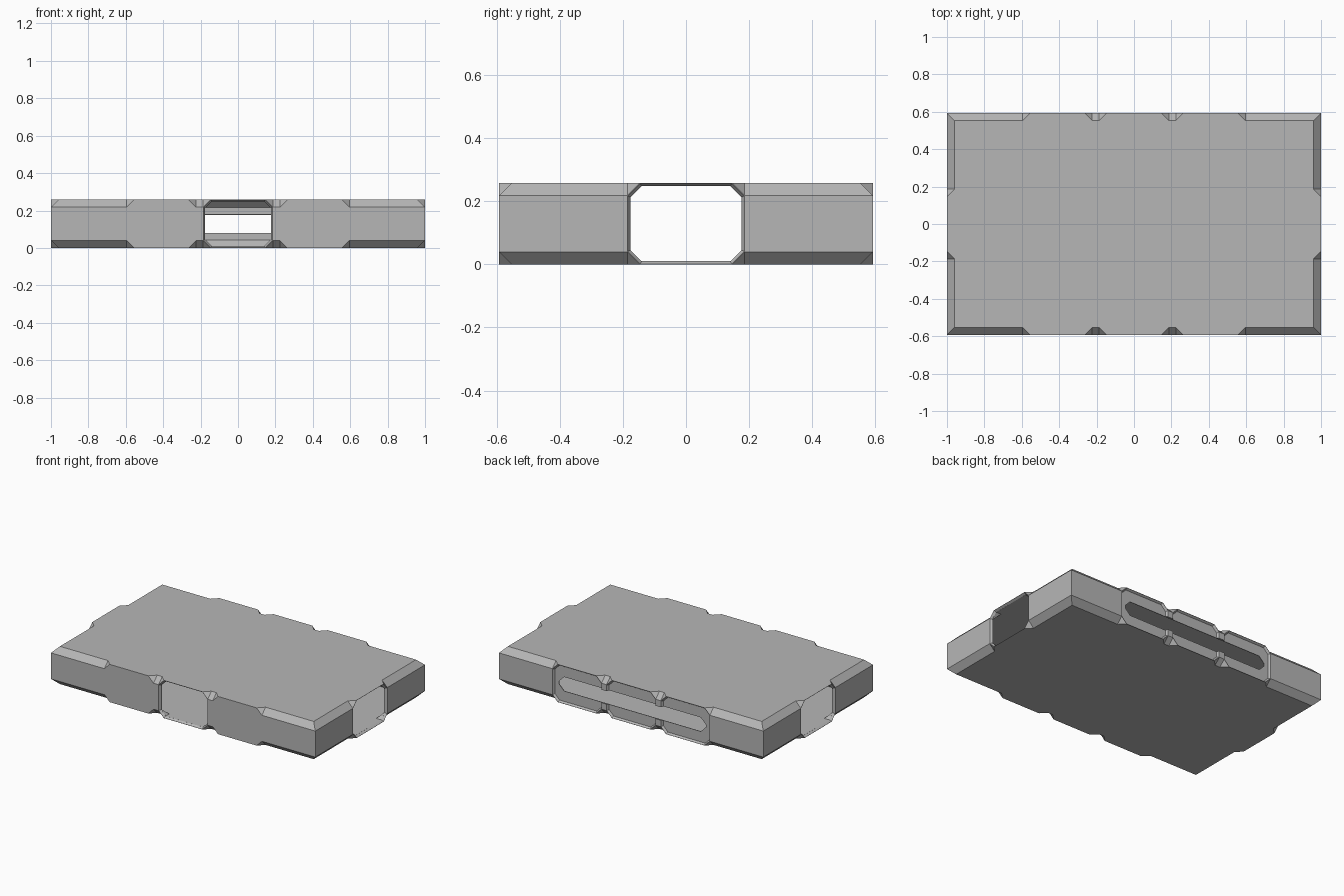
import bpy, bmesh

if "Cube" in bpy.data.objects:
    bpy.data.objects.remove(bpy.data.objects["Cube"])

W, D, H, C = 1.0, 0.593, 0.258, 0.04   # half width, half depth, height, chamfer
T = 0.01                               # rim width
RIM, WALL = 0.014, 0.02                # rim depth, wall thickness


def hull(name, points):
    """Object from the convex hull of a few points."""
    bm = bmesh.new()
    for p in points:
        bm.verts.new(p)
    res = bmesh.ops.convex_hull(bm, input=bm.verts)
    loose = [g for g in set(res["geom_interior"] + res["geom_unused"])
             if isinstance(g, bmesh.types.BMVert)]
    bmesh.ops.delete(bm, geom=loose, context='VERTS')
    bmesh.ops.dissolve_limit(bm, angle_limit=0.01, verts=bm.verts, edges=bm.edges)
    bmesh.ops.recalc_face_normals(bm, faces=bm.faces)
    me = bpy.data.meshes.new(name)
    bm.to_mesh(me)
    bm.free()
    ob = bpy.data.objects.new(name, me)
    bpy.context.collection.objects.link(ob)
    return ob


def slab(name, w, d, z0, z1, c):
    """Box with chamfered top and bottom edges."""
    pts = []
    for z, i in ((z0, c), (z0 + c, 0), (z1 - c, 0), (z1, c)):
        pts += [(sx * (w - i), sy * (d - i), z) for sx in (-1, 1) for sy in (-1, 1)]
    return hull(name, pts)


def place(side, u, d, z):
    """u along the wall, d inward from its outer surface."""
    return {"front": (u, d - D, z), "back": (u, D - d, z),
            "left": (d - W, u, z), "right": (W - d, u, z)}[side]


def ring(side, u, half, z0, z1, c, d):
    """Octagon with cut corners on a wall, at depth d."""
    pts = []
    for s in (-1, 1):
        for z, k in ((z0, 1), (z1, -1)):
            pts.append(place(side, u + s * (half - c), d, z))
            pts.append(place(side, u + s * half, d, z + k * c))
    return pts


def boolean(target, tool, op):
    m = target.modifiers.new(op, 'BOOLEAN')
    m.operation, m.object, m.solver = op, tool, 'EXACT'
    bpy.context.view_layer.update()
    ev = target.evaluated_get(bpy.context.evaluated_depsgraph_get())
    me = bpy.data.meshes.new_from_object(ev)
    target.modifiers.clear()
    target.data = me
    bpy.data.objects.remove(tool)


shell = slab("room_shell", W, D, 0, H, C)

# Panels that fill the chamfer with small corner cuts
panels = [(s, u, 0.186) for s in ("front", "back") for u in (-0.41, 0.0, 0.41)]
panels += [("left", 0.0, 0.186), ("right", 0.0, 0.186)]
for side, u, h in panels:
    pts = ring(side, u, h, 0, H, C, 0)
    pts += [place(side, u + s * h, C, z) for s in (-1, 1) for z in (0, H)]
    boolean(shell, hull("wall_panel", pts), 'UNION')

# Hollow interior
boolean(shell, slab("cavity", W - WALL, D - WALL, 0.0095, H - 0.0095, 0.033),
        'DIFFERENCE')

# Bevelled doorways, and matching recesses on the back
e, g = 0.001, 0.0003
for side, u, h in panels:
    if side == "front" and u != 0:
        continue
    rim = (ring(side, u, h - e, e, H - e, C, -0.0005)
           + ring(side, u, h - T, T, H - T, C - 0.005, RIM))
    boolean(shell, hull("rim_cut", rim), 'DIFFERENCE')
    if side != "back":
        inner = (side, u, h - T - g, T + g, H - T - g, C - 0.005)
        door = ring(*inner, -0.01) + ring(*inner, 0.07)
        boolean(shell, hull("door_cut", door), 'DIFFERENCE')

# Long window slot across the back, flared towards the inside
slot = (ring("back", 0, 0.55, 0.087, 0.171, 0.036, -0.01)
        + ring("back", 0, 0.55, 0.087, 0.171, 0.036, 0.015)
        + ring("back", 0, 0.558, 0.079, 0.179, 0.04, 0.023))
boolean(shell, hull("slot_cut", slot), 'DIFFERENCE')

# Merge coplanar pieces, keep flat faces
bm = bmesh.new()
bm.from_mesh(shell.data)
bmesh.ops.remove_doubles(bm, verts=bm.verts, dist=1e-5)
bmesh.ops.dissolve_limit(bm, angle_limit=0.005, verts=bm.verts, edges=bm.edges)
for f in bm.faces:
    f.smooth = False
    f.material_index = 0
bm.to_mesh(shell.data)
bm.free()

# Darker grey finish
mat = bpy.data.materials.new("dark_grey")
mat.diffuse_color = (0.47, 0.47, 0.47, 1)
mat.use_nodes = True
mat.node_tree.nodes["Principled BSDF"].inputs["Base Color"].default_value = mat.diffuse_color
shell.data.materials.clear()
shell.data.materials.append(mat)
